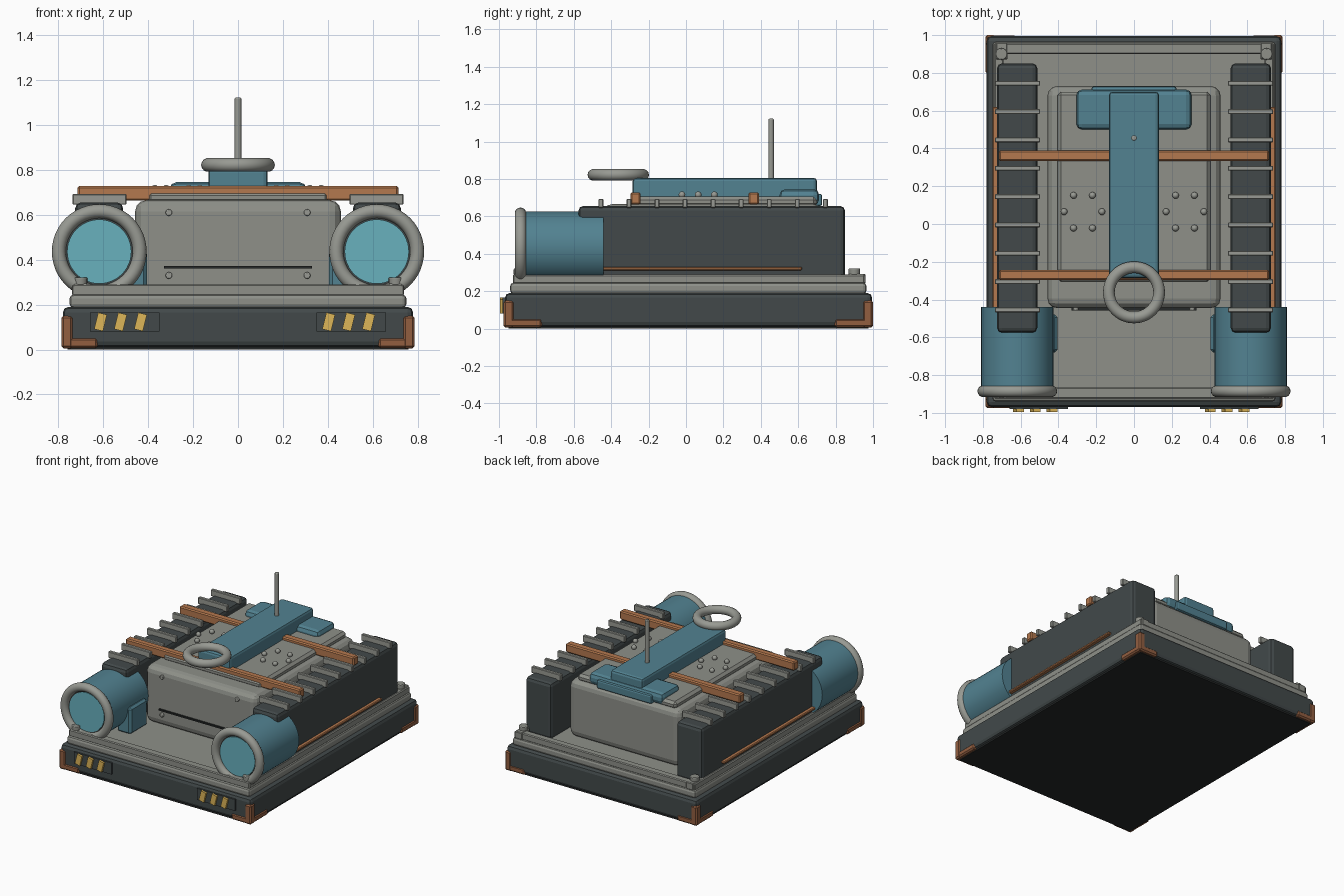
import bpy
import math

if "Cube" in bpy.data.objects:
    bpy.data.objects.remove(bpy.data.objects["Cube"])


def material(name, r, g, b):
    """Flat colour given as sRGB 0-255, stored as linear."""
    m = bpy.data.materials.new(name)
    lin = [(c / 255 / 12.92) if c < 10 else ((c / 255 + 0.055) / 1.055) ** 2.4 for c in (r, g, b)]
    m.diffuse_color = (*lin, 1)
    m.use_nodes = True
    m.node_tree.nodes["Principled BSDF"].inputs["Base Color"].default_value = m.diffuse_color
    return m


SLATE = material("dark slate", 66, 73, 74)
BLACK = material("black", 38, 41, 41)
GREY = material("warm grey", 142, 144, 137)
TRIM = material("trim grey", 152, 154, 147)
TEAL = material("teal", 82, 130, 145)
GLASS = material("lamp glass", 104, 177, 190)
COPPER = material("copper", 180, 120, 78)
RUST = material("rust", 146, 94, 64)
YELLOW = material("hazard yellow", 222, 182, 88)


def finish(name, mat, bevel=0, segments=2, smooth=True):
    o = bpy.context.object
    o.name = name
    o.data.materials.append(mat)
    if smooth:
        bpy.ops.object.shade_smooth_by_angle(angle=math.radians(35))
    if bevel:
        b = o.modifiers.new("edge_bevel", 'BEVEL')
        b.width, b.segments = bevel, segments
        b.limit_method = 'ANGLE'
    return o


def box(name, mat, x, y, z, bevel=0.0, segments=2):
    """Box from (min, max) ranges."""
    bpy.ops.mesh.primitive_cube_add(size=1, location=(sum(x) / 2, sum(y) / 2, sum(z) / 2))
    o = bpy.context.object
    o.scale = (x[1] - x[0], y[1] - y[0], z[1] - z[0])
    bpy.ops.object.transform_apply(location=False, rotation=False, scale=True)
    return finish(name, mat, bevel, segments, smooth=False)


def cylinder(name, mat, r, depth, loc, along_y=False, sides=32, bevel=0.0):
    rot = (math.pi / 2, 0, 0) if along_y else (0, 0, 0)
    bpy.ops.mesh.primitive_cylinder_add(vertices=sides, radius=r, depth=depth, location=loc, rotation=rot)
    return finish(name, mat, bevel)


def ring(name, mat, major, minor, loc, along_y=False):
    rot = (math.pi / 2, 0, 0) if along_y else (0, 0, 0)
    bpy.ops.mesh.primitive_torus_add(major_radius=major, minor_radius=minor, major_segments=48,
                                     minor_segments=14, location=loc, rotation=rot)
    return finish(name, mat)


def rivet(name, mat, r, loc):
    bpy.ops.mesh.primitive_uv_sphere_add(segments=12, ring_count=8, radius=r, location=loc)
    return finish(name, mat)


def span(s, a, b):
    """Range a..b mirrored by the sign s."""
    return tuple(sorted((s * a, s * b)))


# Base slab and stepped deck
box("base_slab", SLATE, (-0.78, 0.78), (-0.968, 0.995), (0.01, 0.19), 0.025)
box("base_underside", BLACK, (-0.76, 0.76), (-0.95, 0.975), (0.0, 0.012))
box("deck_lower", GREY, (-0.75, 0.75), (-0.94, 0.965), (0.185, 0.245), 0.018)

# Raised rim around the deck
box("rim_front", GREY, (-0.735, 0.735), (-0.925, -0.865), (0.24, 0.29), 0.006, 1)
box("rim_back", GREY, (-0.735, 0.735), (0.90, 0.955), (0.24, 0.29), 0.006, 1)
for s in (-1, 1):
    box("rim_side", GREY, span(s, 0.69, 0.74), (-0.925, 0.955), (0.24, 0.288), 0.006, 1)
    for y in (-0.89, 0.90):
        box("rim_corner", GREY, span(s, 0.67, 0.73), (y - 0.03, y + 0.06), (0.24, 0.293), 0.005, 1)
        cylinder("corner_bolt", GREY, 0.031, 0.035, (s * 0.702, y, 0.304), sides=16, bevel=0.005)

# Three-armed corner guards
for s in (-1, 1):
    for t, edge in ((-1, 0.975), (1, 1.0)):
        box("guard_post", RUST, span(s, 0.735, 0.787), span(t, edge - 0.055, edge), (0.005, 0.15), 0.01, 1)
        box("guard_foot_x", RUST, span(s, 0.625, 0.786), span(t, edge - 0.045, edge - 0.001), (0.006, 0.052), 0.01, 1)
        box("guard_foot_y", RUST, span(s, 0.742, 0.786), span(t, edge - 0.205, edge - 0.001), (0.006, 0.052), 0.01, 1)

# Hazard plates with slanted stripes
for s in (-1, 1):
    box("hazard_plate", SLATE, span(s, 0.35, 0.66), (-0.98, -0.96), (0.08, 0.165))
    for i in (-1, 0, 1):
        stripe = box("hazard_stripe", YELLOW, (-0.02, 0.02), (-0.995, -0.975), (-0.038, 0.038))
        stripe.location.x = s * 0.505 + i * 0.09 - 0.0225 + (0.005 if s < 0 else 0.045)
        stripe.location.x = (-0.523 if s < 0 else 0.493) + i * 0.089
        stripe.location.z = 0.123
        stripe.rotation_euler.y = math.radians(14)

# Central hull and raised top plate
box("hull", GREY, (-0.458, 0.458), (-0.445, 0.73), (0.24, 0.665), 0.05, 3)
box("hull_top_plate", GREY, (-0.405, 0.405), (-0.305, 0.70), (0.65, 0.705), 0.018, 1)
box("hull_slit", BLACK, (-0.33, 0.33), (-0.458, -0.44), (0.36, 0.371))
for s in (-1, 1):
    for z in (0.33, 0.61):
        cylinder("hull_bolt", TRIM, 0.015, 0.02, (s * 0.308, -0.449, z), True, 12, 0.004)
    # Hexagon of rivets on each half of the top plate
    for k in range(6):
        a = k * math.pi / 3
        rivet("top_rivet", TRIM, 0.018,
              (s * 0.27 + 0.1 * math.cos(a), 0.065 + 0.1 * math.sin(a), 0.715))

# Side pods with ribs and copper strips
for s in (-1, 1):
    box("side_pod", SLATE, span(s, 0.512, 0.725), (-0.575, 0.85), (0.24, 0.655), 0.025)
    for i in range(9):
        y = -0.455 + 0.15 * i
        box("pod_rib", TRIM, span(s, 0.497, 0.737), (y - 0.013, y + 0.013), (0.645, 0.693), 0.004, 1)
    box("pod_strip", COPPER, span(s, 0.715, 0.75), (-0.445, 0.62), (0.311, 0.33), 0.005, 1)

# Cross bars
box("cross_bar_front", COPPER, (-0.715, 0.715), (-0.297, -0.243), (0.663, 0.728), 0.008, 1)
box("cross_bar_back", COPPER, (-0.715, 0.715), (0.333, 0.39), (0.663, 0.728), 0.008, 1)

# Spine, tail block and its foot
box("spine", TEAL, (-0.132, 0.132), (-0.285, 0.70), (0.69, 0.806), 0.018)
box("tail_block", TEAL, (-0.305, 0.305), (0.50, 0.712), (0.66, 0.745), 0.03)
box("tail_foot", TEAL, (-0.225, 0.225), (0.55, 0.728), (0.655, 0.72), 0.012)

# Hoop and antenna
ring("top_hoop", TRIM, 0.133, 0.031, (0, -0.362, 0.822))
cylinder("antenna", TRIM, 0.015, 0.33, (0, 0.455, 0.957), sides=16, bevel=0.006)

# Head lamps
for s in (-1, 1):
    x, z = s * 0.618, 0.436
    cylinder("lamp_body", TEAL, 0.191, 0.43, (x, -0.655, z), True, 48)
    ring("lamp_rim", TRIM, 0.18, 0.031, (x, -0.885, z), True)
    cylinder("lamp_bezel", SLATE, 0.158, 0.02, (x, -0.872, z), True, 48)
    cylinder("lamp_glass", GLASS, 0.143, 0.02, (x, -0.879, z), True, 48)
    box("lamp_bracket", TEAL, span(s, 0.405, 0.52), (-0.68, -0.48), (0.24, 0.44), 0.015, 1)
